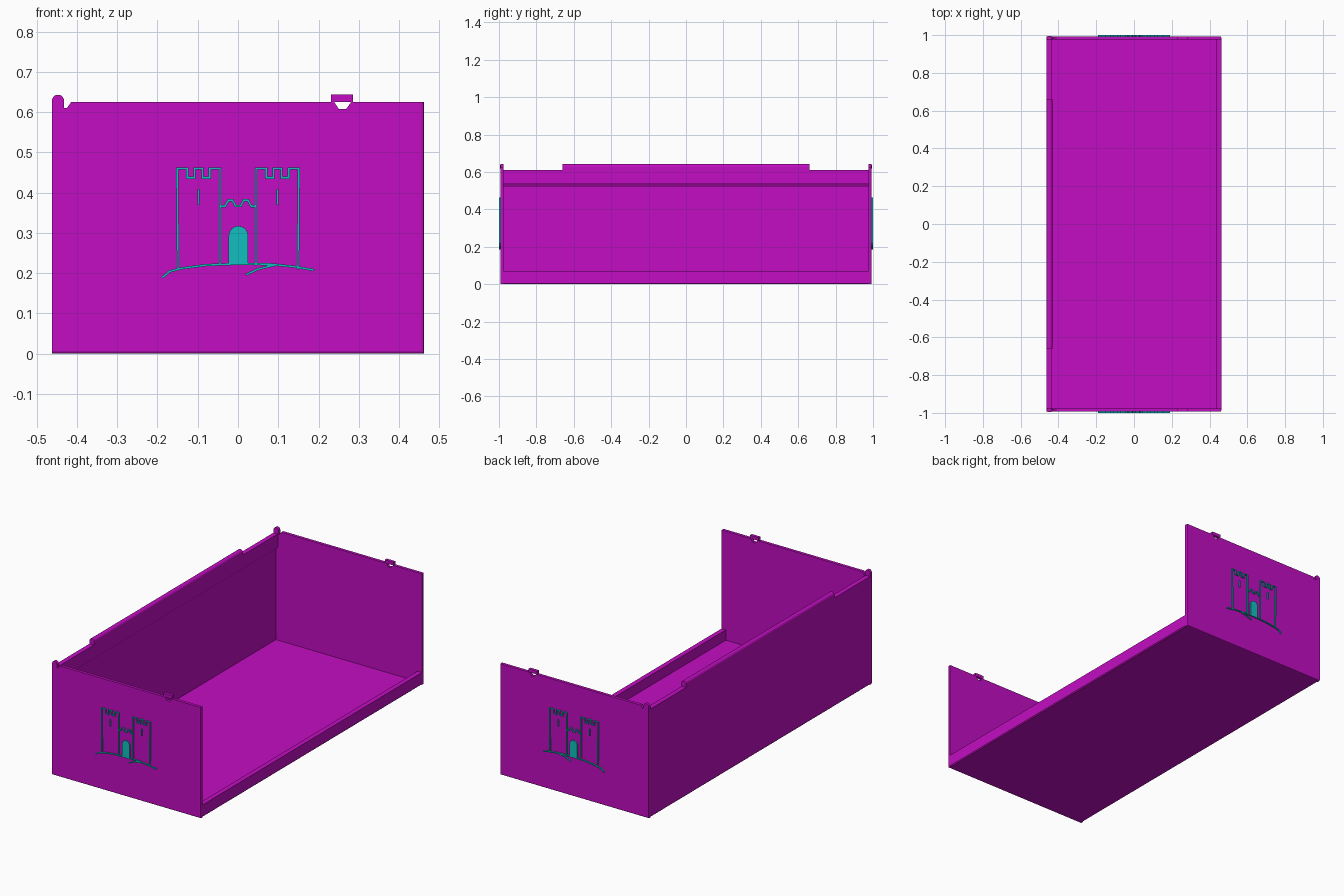
import bpy, bmesh, math
from mathutils import Vector

if "Cube" in bpy.data.objects:
    bpy.data.objects.remove(bpy.data.objects["Cube"], do_unlink=True)


def material(name, rgb):
    m = bpy.data.materials.new(name)
    m.use_nodes = True
    m.diffuse_color = (*rgb, 1)
    m.node_tree.nodes["Principled BSDF"].inputs["Base Color"].default_value = (*rgb, 1)
    return m


MAGENTA = material("magenta plastic", (0.54, 0.004, 0.54))
TEAL = material("teal paint", (0.006, 0.52, 0.52))

HALF_X, BODY_Y, INNER_Y, PLATE_Y = 0.462, 0.993, 0.976, 1.0
TOP, RIM, KNOB = 0.625, 0.61, 0.628


def prism(bm, outline, y0, y1):
    """Extrude a closed x-z outline from y0 to y1."""
    face = bm.faces.new([bm.verts.new((x, y0, z)) for x, z in outline])
    new = bmesh.ops.extrude_face_region(bm, geom=[face])["geom"]
    verts = [v for v in new if isinstance(v, bmesh.types.BMVert)]
    bmesh.ops.translate(bm, verts=verts, vec=(0, y1 - y0, 0))


def finish(bm, name, mat):
    bmesh.ops.recalc_face_normals(bm, faces=bm.faces)
    mesh = bpy.data.meshes.new(name)
    bm.to_mesh(mesh)
    bm.free()
    mesh.materials.append(mat)
    obj = bpy.data.objects.new(name, mesh)
    bpy.context.collection.objects.link(obj)
    return obj


def solid(name, outline, y0, y1, mat=MAGENTA):
    bm = bmesh.new()
    prism(bm, outline, y0, y1)
    return finish(bm, name, mat)


def arc(cx, cz, r, start, end, n=12):
    return [(cx + r * math.cos(math.radians(start + (end - start) * i / n)),
             cz + r * math.sin(math.radians(start + (end - start) * i / n)))
            for i in range(n + 1)]


# Floor, side wall with overhanging rib, and low lip on the open side
solid("tray_body", [
    (-HALF_X, 0.005), (-0.457, 0), (0.457, 0), (HALF_X, 0.005),
    (HALF_X, 0.07), (0.435, 0.07), (0.435, 0.012), (-0.447, 0.012),
    (-0.447, 0.52), (-0.435, 0.54), (-0.435, RIM), (-HALF_X, RIM)],
    -INNER_Y, INNER_Y)

# Rounded hinge bar on the side wall
hinge = [(-HALF_X, RIM)] + arc(-0.447, KNOB, 0.015, 180, 0) + [(-0.432, RIM)]
solid("hinge_bar", hinge, -0.66, 0.66)

# End panel outline: hinge ear, relief notch and latch notch in the top edge
panel = ([(-HALF_X, 0)] + arc(-0.447, KNOB, 0.015, 180, 0)
         + [(-0.432, RIM), (-0.425, RIM), (-0.414, TOP), (0.239, TOP),
            (0.25, 0.608), (0.269, 0.608), (0.281, TOP),
            (HALF_X, TOP), (HALF_X, 0)])
latch = [(0.231, TOP), (0.285, TOP), (0.285, 0.643), (0.231, 0.643)]

# Castle emblem strokes
tower = [(0.149, 0.212), (0.151, 0.46), (0.126, 0.46), (0.126, 0.437),
         (0.108, 0.437), (0.108, 0.46), (0.088, 0.46), (0.088, 0.437),
         (0.07, 0.437), (0.07, 0.46), (0.045, 0.46), (0.045, 0.222)]
slit = [(0.098, 0.372), (0.098, 0.406)]
battlement = [(-0.045, 0.366), (-0.032, 0.366), (-0.024, 0.381), (-0.014, 0.381),
              (-0.006, 0.367), (0.007, 0.367), (0.014, 0.381), (0.025, 0.381),
              (0.033, 0.366), (0.045, 0.366)]
ground = [(-0.187, 0.19), (-0.17, 0.204), (-0.14, 0.212), (-0.08, 0.22),
          (0, 0.223), (0.08, 0.222), (0.14, 0.216), (0.187, 0.208)]
hillside = [(0.022, 0.197), (0.05, 0.21), (0.095, 0.221)]
door = [(-0.023, 0.222), (0.025, 0.222)] + arc(0.001, 0.293, 0.024, 0, 180)


def flip(points):
    return [(-x, z) for x, z in points]


def stroke(bm, points, y0, y1, width=0.0055):
    """One slim plate per segment, lengthened to close the corners."""
    for a, b in zip(points, points[1:]):
        a, b = Vector(a), Vector(b)
        d = (b - a).normalized() * width / 2
        n = Vector((-d.y, d.x))
        a, b = a - d * 0.9, b + d * 0.9
        prism(bm, [a + n, b + n, b - n, a - n], y0, y1)


for name, side in (("front", -1), ("back", 1)):
    inner, outer, plate = side * INNER_Y, side * BODY_Y, side * PLATE_Y

    # Panel with its outer foot and open-side corner softened
    bm = bmesh.new()
    prism(bm, panel, inner, outer)
    soft = [e for e in bm.edges
            if all(abs(v.co.y - outer) < 1e-4 for v in e.verts)
            and (all(v.co.z < 0.01 for v in e.verts)
                 or all(v.co.x > 0.46 for v in e.verts))]
    bmesh.ops.bevel(bm, geom=soft, offset=0.006, segments=2,
                    profile=0.5, affect='EDGES')
    finish(bm, name + "_panel", MAGENTA)

    solid(name + "_latch_bar", latch, inner, outer)
    solid(name + "_hinge_pin", arc(-0.447, KNOB, 0.01, 0, 345, 23),
          outer, side * (BODY_Y + 0.001))

    # Painted emblem
    bm = bmesh.new()
    for line in (tower, flip(tower), slit, flip(slit), battlement, ground, hillside):
        stroke(bm, line, outer, plate)
    prism(bm, door, outer, plate)
    finish(bm, name + "_castle_emblem", TEAL)
